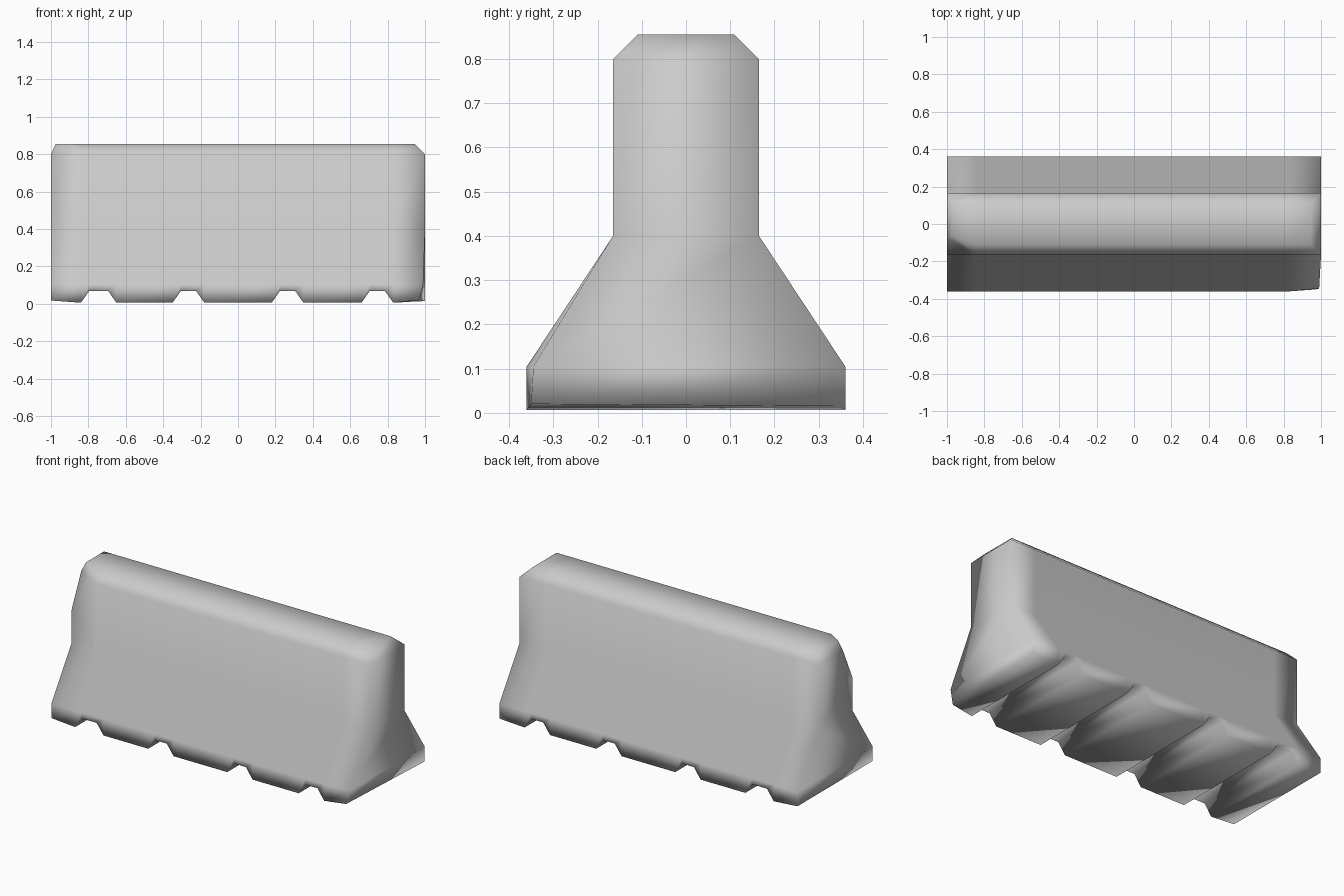
import bpy
import bmesh
from mathutils import Vector

cube = bpy.data.objects.get("Cube")
if cube:
    bpy.data.objects.remove(cube, do_unlink=True)

# Concrete colour
concrete = bpy.data.materials.new("concrete grey")
concrete.use_nodes = True
grey = (0.6, 0.6, 0.6, 1)
concrete.diffuse_color = grey
concrete.node_tree.nodes["Principled BSDF"].inputs["Base Color"].default_value = grey

# Half width and height of each level of the barrier, bottom to top
LEVELS = [(0.36, 0.0), (0.36, 0.105), (0.165, 0.4), (0.165, 0.8), (0.11, 0.855)]

# Stations along the length: (x, height of the underside, inset at the top)
stations = [(-1, 0.018, 0.025)]
for start, end in [(-0.84, -0.65), (-0.35, -0.18), (0.18, 0.35), (0.66, 0.83)]:
    stations += [(start, 0.006, 0), (start + 0.045, 0.07, 0),
                 (end - 0.045, 0.07, 0), (end, 0.006, 0)]
stations.append((1, 0.015, -0.055))

bm = bmesh.new()
rings = []
for x, underside, inset in stations:
    ring = []
    for side in (-1, 1):
        column = []
        for i, (half, z) in enumerate(LEVELS):
            px = x + inset if i == len(LEVELS) - 1 else x
            column.append(bm.verts.new((px, side * half, underside if i == 0 else z)))
        ring.append(column)
    rings.append(ring)

# Worn lower corner at the front right
foot, shoulder = rings[-1][0][:2]
foot.co += Vector((-0.03, 0.01, 0.005))
shoulder.co += Vector((-0.01, 0.015, 0))

# Long sides, top and underside
for (fa, ba), (fb, bb) in zip(rings, rings[1:]):
    loop_a, loop_b = fa + ba[::-1], fb + bb[::-1]
    for i in range(len(loop_a)):
        j = (i + 1) % len(loop_a)
        bm.faces.new((loop_a[i], loop_b[i], loop_b[j], loop_a[j]))

# End caps, one strip per level
for front, back in (rings[0], rings[-1]):
    for i in range(len(LEVELS) - 1):
        bm.faces.new((front[i], back[i], back[i + 1], front[i + 1]))

# Broken upper corner at one end
a, b, c = Vector((-1, -0.165, 0.6)), Vector((-0.98, -0.06, 0.855)), Vector((-0.88, -0.12, 0.855))
cut = bmesh.ops.bisect_plane(bm, geom=bm.verts[:] + bm.edges[:] + bm.faces[:],
                             plane_co=a, plane_no=(c - a).cross(b - a), clear_outer=True)
rim = [e for e in cut["geom_cut"] if isinstance(e, bmesh.types.BMEdge)]
bmesh.ops.contextual_create(bm, geom=rim)

bmesh.ops.recalc_face_normals(bm, faces=bm.faces[:])
for face in bm.faces:
    face.smooth = True

mesh = bpy.data.meshes.new("road_barrier")
bm.to_mesh(mesh)
bm.free()
mesh.materials.append(concrete)
barrier = bpy.data.objects.new("road_barrier", mesh)
bpy.context.collection.objects.link(barrier)
